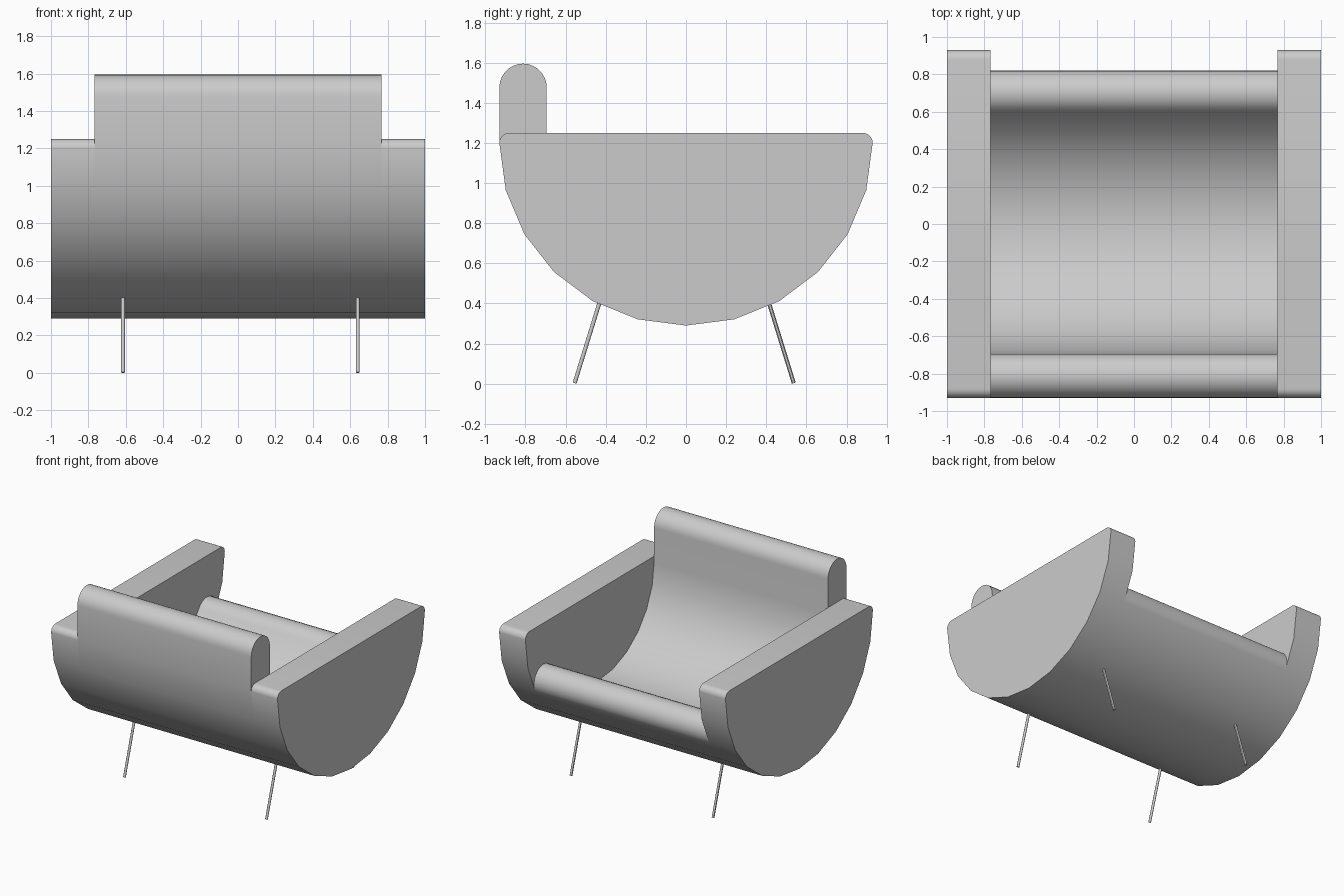
import bpy, bmesh
from math import sin, cos, pi, radians
from mathutils import Vector

cube = bpy.data.objects.get("Cube")
if cube:
    bpy.data.objects.remove(cube, do_unlink=True)

# Single flat grey
grey = bpy.data.materials.new("plain grey")
grey.use_nodes = True
grey.diffuse_color = (0.6, 0.6, 0.6, 1)
grey.node_tree.nodes["Principled BSDF"].inputs["Base Color"].default_value = (0.6, 0.6, 0.6, 1)

RY, RZ, CZ = 0.93, 0.91, 1.2   # outer half ellipse
THICK = 0.236                  # shell thickness
CORNER = 0.05                  # panel corner radius
INNER_X = 0.768                # inner face of the side panels


def arc(cy, cz, ry, rz, start, end, steps):
    """Points in the y-z plane, angles in degrees from +y."""
    angles = [radians(start + (end - start) * i / steps) for i in range(steps + 1)]
    return [(cy + ry * cos(a), cz + rz * sin(a)) for a in angles]


def finish(obj):
    obj.data.materials.append(grey)
    bpy.ops.object.select_all(action='DESELECT')
    obj.select_set(True)
    bpy.context.view_layer.objects.active = obj
    bpy.ops.object.shade_smooth_by_angle(angle=radians(30))


def extrude_profile(name, profile, x0, x1):
    bm = bmesh.new()
    face = bm.faces.new([bm.verts.new((x0, y, z)) for y, z in profile])
    result = bmesh.ops.extrude_face_region(bm, geom=[face])
    moved = [v for v in result["geom"] if isinstance(v, bmesh.types.BMVert)]
    bmesh.ops.translate(bm, verts=moved, vec=(x1 - x0, 0, 0))
    bmesh.ops.remove_doubles(bm, verts=bm.verts, dist=0.0001)
    bmesh.ops.recalc_face_normals(bm, faces=bm.faces)
    mesh = bpy.data.meshes.new(name)
    bm.to_mesh(mesh)
    bm.free()
    obj = bpy.data.objects.new(name, mesh)
    bpy.context.collection.objects.link(obj)
    finish(obj)


# Half-round side panels with small rounded top corners
panel = arc(0, CZ, RY, RZ, -180, 0, 12)
panel += arc(RY - CORNER, CZ, CORNER, CORNER, 0, 90, 6)[1:]
panel += arc(CORNER - RY, CZ, CORNER, CORNER, 90, 180, 6)[:-1]
extrude_profile("left_side_panel", panel, INNER_X, 1)
extrude_profile("right_side_panel", panel, -1, -INNER_X)

# Curved seat and backrest: outer curve, front roll, inner curve, backrest roll
half = THICK / 2
shell = arc(0, CZ, RY, RZ, -180, -30, 10)
a = radians(-30)
shell += arc((RY - half) * cos(a), CZ + (RZ - half) * sin(a), half, half, -30, 150, 12)[1:-1]
shell += arc(0, CZ, RY - THICK, RZ - THICK, -30, -180, 10)
shell += arc(half - RY, 1.477, half, half, 0, 180, 14)
extrude_profile("seat_and_backrest", shell, -INNER_X, INNER_X)


# Thin splayed legs
def leg(name, x, foot_y, top_y):
    foot, top = Vector((x, foot_y, 0.003)), Vector((x, top_y, 0.44))
    axis = top - foot
    bpy.ops.mesh.primitive_cylinder_add(vertices=12, radius=0.01, depth=axis.length,
                                        location=(foot + top) / 2,
                                        rotation=axis.to_track_quat('Z', 'Y').to_euler())
    obj = bpy.context.object
    obj.name = name
    finish(obj)


for side, x in (("left", 0.64), ("right", -0.615)):
    leg("front_" + side + "_leg", x, -0.555, -0.42)
    leg("back_" + side + "_leg", x, 0.537, 0.402)
